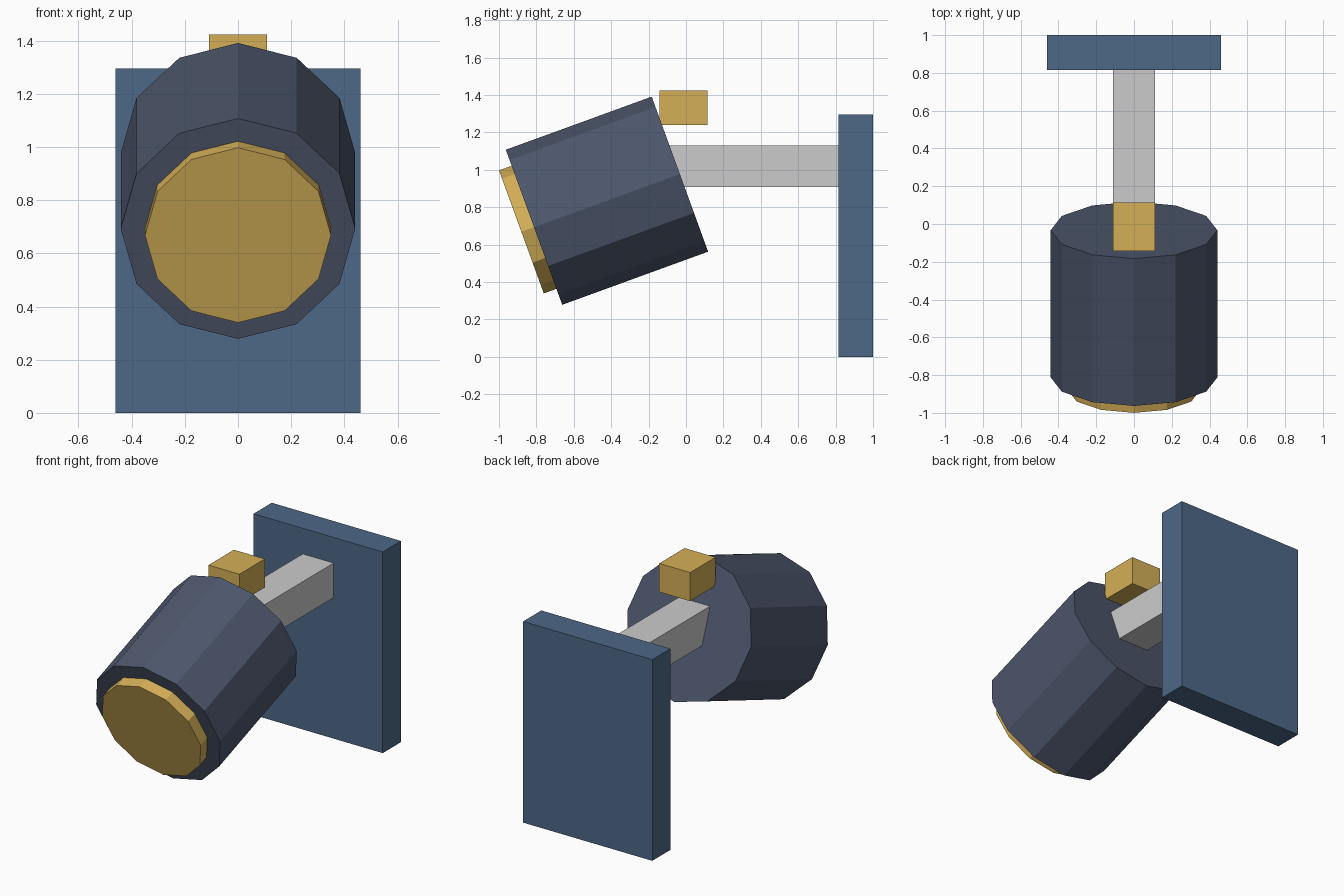
import bpy
from math import radians
from mathutils import Vector, Matrix

if "Cube" in bpy.data.objects:
    bpy.data.objects.remove(bpy.data.objects["Cube"])


def material(name, rgb):
    m = bpy.data.materials.new(name)
    m.diffuse_color = (*rgb, 1)
    m.use_nodes = True
    m.node_tree.nodes["Principled BSDF"].inputs["Base Color"].default_value = m.diffuse_color
    return m


BLUE = material("plate_blue", (0.075, 0.14, 0.245))
SLATE = material("housing_slate", (0.075, 0.095, 0.15))
AMBER = material("amber", (0.66, 0.43, 0.095))


def finish(name, mat):
    ob = bpy.context.object
    ob.name = name
    if mat:
        ob.data.materials.append(mat)
    return ob


def box(name, lo, hi, mat=None):
    lo, hi = Vector(lo), Vector(hi)
    bpy.ops.mesh.primitive_cube_add(size=1)
    ob = finish(name, mat)
    ob.data.transform(Matrix.Translation((lo + hi) / 2) @ Matrix.Diagonal((*(hi - lo), 1)))
    return ob


# Lamp axis points forward and 20 degrees down
TILT = Matrix.Translation((0, -0.4225, 0.835)) @ Matrix.Rotation(radians(110), 4, 'X')


def drum(name, radius, start, end, mat):
    """12-sided cylinder along the lamp axis, from start to end."""
    bpy.ops.mesh.primitive_cylinder_add(vertices=12, radius=radius, depth=end - start)
    ob = finish(name, mat)
    ob.data.transform(TILT @ Matrix.Translation((0, 0, (start + end) / 2)))
    return ob


# Wall plate and support arm
box("wall_plate", (-0.46, 0.815, 0), (0.46, 1.0, 1.295), BLUE)
box("support_arm", (-0.11, -0.1, 0.907), (0.11, 0.83, 1.13))

# Tilted housing with protruding lens
drum("lamp_housing", 0.441, -0.415, 0.415, SLATE)
drum("lens", 0.35, 0.34, 0.487, AMBER)

# Small block on top at the rear
box("top_block", (-0.11, -0.143, 1.24), (0.11, 0.115, 1.424), AMBER)
